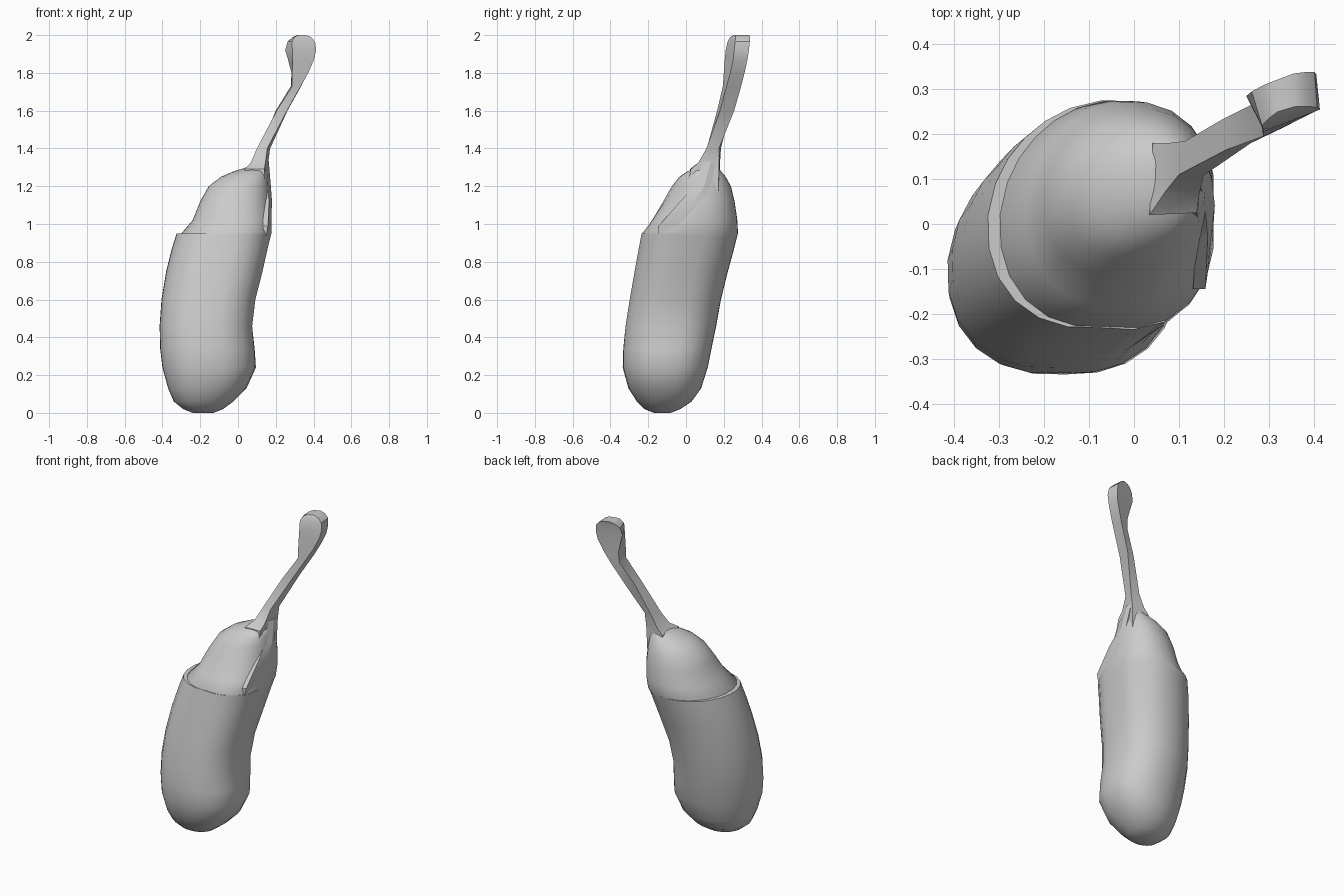
import bpy, bmesh, math

SIDES = 24
grey = bpy.data.materials.new("warm_grey")
grey.diffuse_color = (0.6, 0.6, 0.6, 1)


def loft(name, rings, smooth):
    """Skin a stack of closed rings and cap both ends."""
    bm = bmesh.new()
    loops = [[bm.verts.new(p) for p in ring] for ring in rings]
    n = len(loops[0])
    for a, b in zip(loops, loops[1:]):
        for i in range(n):
            j = (i + 1) % n
            bm.faces.new((a[i], a[j], b[j], b[i]))
    bm.faces.new(loops[0][::-1])
    bm.faces.new(loops[-1])
    bmesh.ops.recalc_face_normals(bm, faces=bm.faces)
    me = bpy.data.meshes.new(name)
    bm.to_mesh(me)
    bm.free()
    me.materials.append(grey)
    ob = bpy.data.objects.new(name, me)
    bpy.context.collection.objects.link(ob)
    bpy.ops.object.select_all(action='DESELECT')
    ob.select_set(True)
    bpy.context.view_layer.objects.active = ob
    bpy.ops.object.shade_smooth_by_angle(angle=math.radians(smooth))
    return ob


def oval(z, x0, x1, y0, y1, corner=0.0):
    """Lopsided oval filling the bounds at height z; corner swells the front right."""
    pts = []
    for i in range(SIDES):
        t = 2 * math.pi * i / SIDES
        c, s = math.cos(t), math.sin(t)
        if c * s > 0:
            k = 0.1
        else:
            k = -corner if c > 0 else 0.14
        r = 1 + k * c * s
        pts.append((r * math.copysign(abs(c) ** 0.93, c), r * math.copysign(abs(s) ** 0.93, s)))
    mx = max(p[0] for p in pts)
    my = max(p[1] for p in pts)
    nx = -min(p[0] for p in pts)
    ny = -min(p[1] for p in pts)
    cx, cy, hx, hy = (x0 + x1) / 2, (y0 + y1) / 2, (x1 - x0) / 2, (y1 - y0) / 2
    return [(cx + hx * px / (mx if px > 0 else nx),
             cy + hy * py / (my if py > 0 else ny), z) for px, py in pts]


# Fruit body, leaning back and to the right
body = [(0.0, -0.24, -0.13, -0.17, -0.08, 0), (0.02, -0.29, -0.08, -0.22, -0.03, 0),
        (0.06, -0.34, -0.025, -0.26, 0.03, 0), (0.13, -0.37, 0.045, -0.305, 0.08, 0.02),
        (0.24, -0.40, 0.095, -0.335, 0.115, 0.05), (0.34, -0.412, 0.088, -0.332, 0.135, 0.09),
        (0.46, -0.415, 0.075, -0.32, 0.16, 0.14), (0.60, -0.405, 0.092, -0.298, 0.185, 0.18),
        (0.75, -0.38, 0.13, -0.272, 0.222, 0.2), (0.87, -0.35, 0.157, -0.25, 0.255, 0.2),
        (0.95, -0.325, 0.177, -0.235, 0.275, 0.2)]
loft("fruit_body", [oval(*r) for r in body], 40)

# Cap of the fruit, flush at the back and right, stepped in on the left
cap = [(0.90, -0.30, 0.158, -0.23, 0.255, 0.17), (0.952, -0.298, 0.177, -0.231, 0.275, 0.17),
       (1.02, -0.24, 0.178, -0.18, 0.272, 0.08), (1.12, -0.20, 0.175, -0.12, 0.257, -0.05),
       (1.20, -0.155, 0.166, -0.075, 0.238, -0.05), (1.25, -0.09, 0.16, -0.035, 0.21, 0),
       (1.28, -0.02, 0.155, 0.01, 0.185, 0), (1.30, 0.045, 0.14, 0.06, 0.17, 0)]
loft("fruit_cap", [oval(*r) for r in cap], 40)

# Thin pointed sepal standing at the front right corner: z, outer x, front y, back y
sepal = [(0.94, 0.158, -0.145, 0.0), (0.99, 0.167, -0.145, 0.04),
         (1.12, 0.172, -0.03, 0.09), (1.20, 0.166, 0.045, 0.13), (1.33, 0.155, 0.09, 0.16)]
loft("right_sepal", [[(x - 0.035, f, z), (x - 0.008, f, z), (x + 0.008, f * 0.4 + b * 0.6, z),
                      (x, b, z), (x - 0.04, b, z)] for z, x, f, b in sepal], 30)

# Flat-sided stem: flared foot, narrow shaft and rounded paddle tip
stem = [(1.16, (0.03, 0.03), (0.145, 0.00), (0.155, 0.17), (0.03, 0.19)),
        (1.29, (0.035, 0.02), (0.14, 0.025), (0.158, 0.175), (0.042, 0.18)),
        (1.325, (0.068, 0.07), (0.145, 0.065), (0.16, 0.175), (0.075, 0.18)),
        (1.40, (0.10, 0.11), (0.155, 0.108), (0.17, 0.175), (0.115, 0.185)),
        (1.60, (0.205, 0.165), (0.26, 0.18), (0.262, 0.255), (0.20, 0.235)),
        (1.73, (0.287, 0.195), (0.333, 0.215), (0.335, 0.292), (0.28, 0.275)),
        (1.80, (0.287, 0.20), (0.372, 0.235), (0.37, 0.31), (0.283, 0.28)),
        (1.87, (0.288, 0.205), (0.402, 0.25), (0.398, 0.325), (0.265, 0.283)),
        (1.92, (0.288, 0.21), (0.414, 0.255), (0.406, 0.333), (0.25, 0.285)),
        (1.965, (0.285, 0.22), (0.408, 0.26), (0.402, 0.338), (0.262, 0.295)),
        (1.99, (0.30, 0.235), (0.385, 0.262), (0.38, 0.338), (0.29, 0.31)),
        (2.0, (0.32, 0.25), (0.36, 0.262), (0.355, 0.335), (0.315, 0.32))]
loft("stem", [[(x, y, z) for x, y in corners] for z, *corners in stem], 35)
